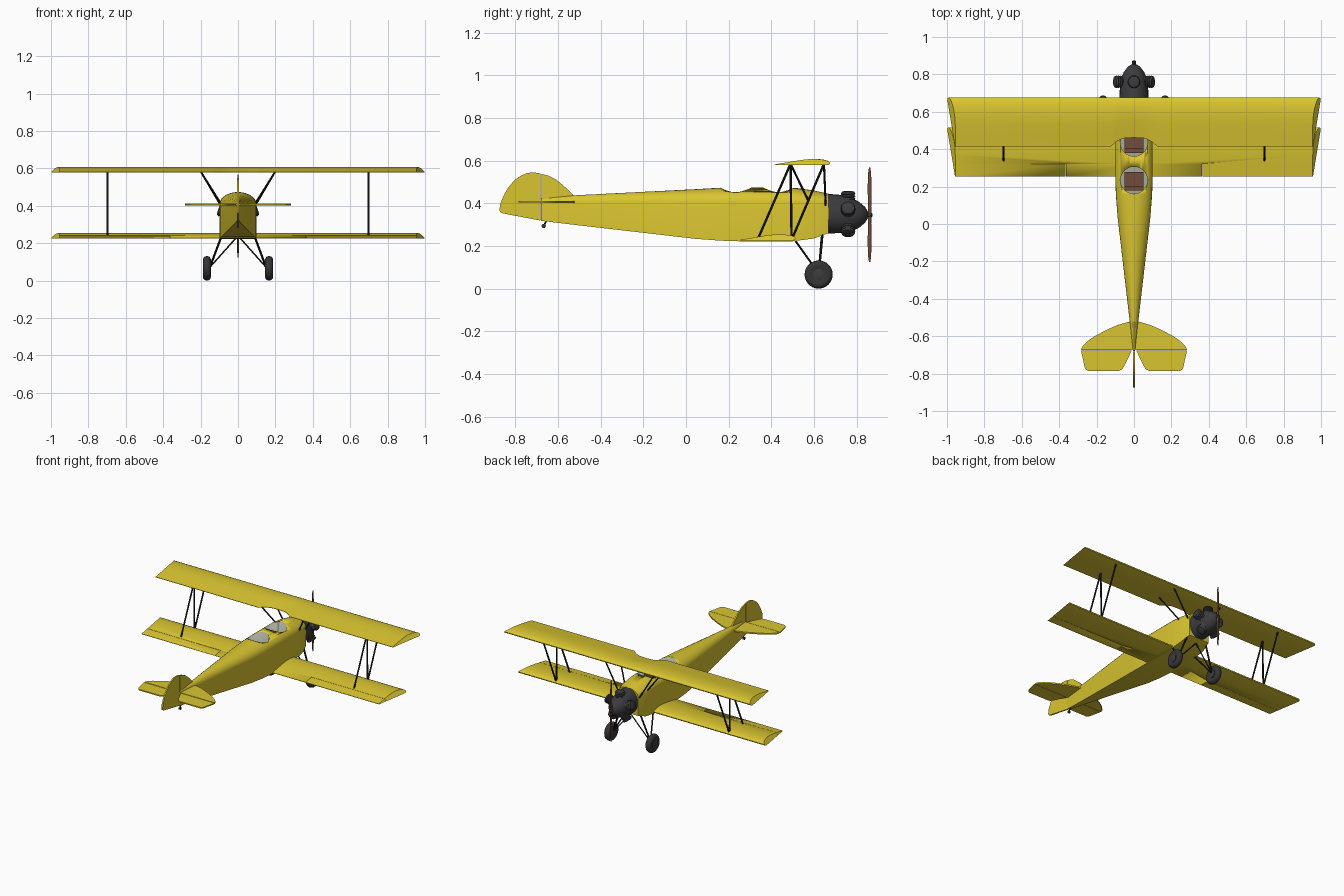
import bpy, bmesh, math
from mathutils import Vector

if "Cube" in bpy.data.objects:
    bpy.data.objects.remove(bpy.data.objects["Cube"])


def material(name, rgb):
    m = bpy.data.materials.new(name)
    m.diffuse_color = (*rgb, 1)
    m.use_nodes = True
    m.node_tree.nodes["Principled BSDF"].inputs["Base Color"].default_value = m.diffuse_color
    return m


YELLOW = material("yellow fabric", (0.70, 0.56, 0.03))
DARK = material("dark grey metal", (0.045, 0.045, 0.048))
BLACK = material("black strut paint", (0.014, 0.014, 0.016))
RUBBER = material("tyre rubber", (0.035, 0.035, 0.035))
BROWN = material("brown wood and leather", (0.17, 0.075, 0.045))
LINER = material("pale cockpit liner", (0.38, 0.41, 0.33))


def loft(name, rings, mat, angle=35):
    """Skin a list of equal-length rings and cap both ends."""
    bm = bmesh.new()
    vs = [[bm.verts.new(p) for p in r] for r in rings]
    n = len(rings[0])
    for a, b in zip(vs, vs[1:]):
        for i in range(n):
            bm.faces.new((a[i], a[(i + 1) % n], b[(i + 1) % n], b[i]))
    bm.faces.new(vs[0])
    bm.faces.new(vs[-1])
    bmesh.ops.recalc_face_normals(bm, faces=bm.faces)
    me = bpy.data.meshes.new(name)
    bm.to_mesh(me)
    bm.free()
    me.materials.append(mat)
    ob = bpy.data.objects.new(name, me)
    bpy.context.collection.objects.link(ob)
    select(ob)
    bpy.ops.object.shade_smooth_by_angle(angle=math.radians(angle))
    return ob


def select(ob):
    bpy.ops.object.select_all(action='DESELECT')
    ob.select_set(True)
    bpy.context.view_layer.objects.active = ob


def tube(name, origin, axis, profile, mat, n=16):
    """Turned shape: profile is (distance along axis, radius)."""
    q = Vector(axis).to_track_quat('Z', 'Y')
    rings = [[Vector(origin) + q @ Vector((r * math.cos(t), r * math.sin(t), d))
              for t in (2 * math.pi * i / n for i in range(n))] for d, r in profile]
    return loft(name, rings, mat)


def strut(name, a, b, r=0.005, mat=BLACK):
    d = Vector(b) - Vector(a)
    return tube(name, a, d, [(0, r), (d.length, r)], mat, 8)


def box(name, lo, hi, mat):
    ring = [(lo[0], lo[1]), (hi[0], lo[1]), (hi[0], hi[1]), (lo[0], hi[1])]
    return loft(name, [[(x, y, z) for x, y in ring] for z in (lo[2], hi[2])], mat)


def cut(ob, cutter):
    m = ob.modifiers.new("cut", 'BOOLEAN')
    m.operation, m.solver, m.object = 'DIFFERENCE', 'EXACT', cutter
    select(ob)
    bpy.ops.object.modifier_apply(modifier=m.name)
    bpy.data.objects.remove(cutter)


def ellipse(cx, cz, a, b, y, n=24):
    return [(cx + a * math.cos(2 * math.pi * i / n), y, cz + b * math.sin(2 * math.pi * i / n))
            for i in range(n)]


# fuselage: flat sides and belly, rounded top deck (y, half width, bottom, longeron, top)
def section(y, w, zb, zl, zt, n=14):
    arc = [(w * math.cos(math.pi * i / n), y, zl + (zt - zl) * math.sin(math.pi * i / n))
           for i in range(n + 1)]
    return [(w, y, zb)] + arc + [(-w, y, zb)]


fuselage = loft("fuselage", [section(*s) for s in (
    (-0.68, 0.006, 0.318, 0.400, 0.425), (-0.53, 0.022, 0.300, 0.402, 0.437),
    (0.04, 0.088, 0.234, 0.405, 0.466), (0.16, 0.097, 0.225, 0.405, 0.473),
    (0.25, 0.100, 0.222, 0.405, 0.474), (0.50, 0.100, 0.222, 0.405, 0.474),
    (0.60, 0.096, 0.235, 0.402, 0.460), (0.667, 0.082, 0.260, 0.395, 0.445))], YELLOW)

# two open cockpits with liner and seat
R = 0.072
COCKPITS = (("rear", 0.234), ("front", 0.434))
for tag, cy in COCKPITS:
    cut(fuselage, tube("cockpit_cutter", (0, cy, 0.30), (0, 0, 1), [(0, R), (0.3, R)], LINER, 32))
    box(tag + "_seat", (-0.052, cy - 0.05, 0.30), (0.052, cy + 0.045, 0.385), BROWN)
    box(tag + "_seat_back", (-0.052, cy - 0.055, 0.30), (0.052, cy - 0.03, 0.445), BROWN)
me = fuselage.data
if LINER.name not in [m.name for m in me.materials if m]:
    me.materials.append(LINER)
liner = [m.name if m else "" for m in me.materials].index(LINER.name)
for f in me.polygons:
    inside = any(all(math.hypot(me.vertices[v].co.x, me.vertices[v].co.y - cy) < R + 0.002
                     for v in f.vertices) for _, cy in COCKPITS)
    f.material_index = liner if inside else 0

# wings: flat-bottomed airfoil (chord fraction, height), raked tips
FOIL = ((0, 0.011), (0.03, 0.018), (0.1, 0.024), (0.22, 0.028), (0.38, 0.028), (0.55, 0.023),
        (0.75, 0.014), (1, 0.003), (1, 0), (0.5, 0), (0.06, 0), (0.01, 0.004))
CHORD = 0.262


def wing(name, lead, z0, stations):
    rings = []
    for x, c in stations:
        tip = abs(x) == 1
        rings.append([(x - math.copysign(0.043 * s + 0.9 * h, x) * tip, lead - s * c, z0 + h)
                      for s, h in FOIL])
    return loft(name, rings, YELLOW)


half = [(0.06, 0.218), (0.095, 0.236), (0.125, CHORD), (1, CHORD)]
wing("upper_wing", 0.676, 0.579, [(-x, c) for x, c in half[::-1]] + [(0, 0.214)] + half)
lower = wing("lower_wing", 0.516, 0.226, [(-1, CHORD), (0, CHORD), (1, CHORD)])

# aileron gaps in the lower wing
for s in (-1, 1):
    for x0, x1, y0, y1 in ((0.363, 0.367, 0.24, 0.322), (0.365, 1.01, 0.3205, 0.322)):
        a, b = sorted((s * x0, s * x1))
        cut(lower, box("gap_cutter", (a, y0, 0.2), (b, y1, 0.3), YELLOW))

# engine cowl and spinner
loft("engine_cowl", [ellipse(0, zc, a, b, y) for y, a, b, zc in (
    (0.660, 0.079, 0.093, 0.352), (0.72, 0.076, 0.090, 0.350), (0.77, 0.069, 0.079, 0.348),
    (0.81, 0.056, 0.062, 0.346), (0.84, 0.034, 0.037, 0.346), (0.854, 0.012, 0.013, 0.346))], DARK, 50)
tube("propeller_hub", (0, 0.845, 0.346), (0, 1, 0), [(0, 0.011), (0.024, 0.011), (0.03, 0.005)], DARK)

# five finned radial cylinders
for k in range(5):
    t = math.radians(90 + 72 * k)
    d = Vector((math.cos(t), 0, math.sin(t)))
    fins = [(0.045 + 0.006 * i, 0.034 if i % 2 else 0.029) for i in range(9)]
    tube(f"cylinder_{k + 1}", Vector((0, 0.76, 0.346)), d,
         fins + [(0.098, 0.034), (0.108, 0.03), (0.111, 0.02)], DARK)

# two-blade propeller, standing vertical
loft("propeller", [[(a * math.cos(t), 0.861 + b * math.sin(t), 0.346 + z)
                    for t in (math.pi * i / 5 for i in range(10))] for z, a, b in (
    (-0.222, 0.002, 0.003), (-0.20, 0.004, 0.007), (-0.13, 0.005, 0.010), (-0.04, 0.007, 0.008),
    (0, 0.009, 0.009), (0.04, 0.007, 0.008), (0.13, 0.005, 0.010), (0.20, 0.004, 0.007),
    (0.222, 0.002, 0.003))], BROWN)


# tail surfaces
def flat(name, pts, to3d, t):
    return loft(name, [[to3d(p, q, h) for p, q in pts] for h in (-t, t)], YELLOW)


def level(x, y, h):
    return (x, y, 0.407 + h)


def upright(y, z, h):
    return (h, y, z)


lead = [(0.03, -0.523), (0.09, -0.541), (0.15, -0.568), (0.21, -0.60), (0.25, -0.627),
        (0.275, -0.653), (0.283, -0.673)]
flat("tailplane", lead + [(-x, y) for x, y in lead[::-1]], level, 0.005)
elevator = [(0.012, -0.677), (0.283, -0.677), (0.264, -0.765), (0.257, -0.779), (0.245, -0.785),
            (0.082, -0.785), (0.066, -0.779), (0.055, -0.765)]
for s, tag in ((-1, "left"), (1, "right")):
    flat(tag + "_elevator", [(s * x, y) for x, y in elevator], level, 0.004)
flat("fin", [(-0.50, 0.42), (-0.53, 0.440), (-0.57, 0.479), (-0.61, 0.512), (-0.645, 0.529),
             (-0.677, 0.538), (-0.677, 0.40)], upright, 0.005)
flat("rudder", [(-0.682, 0.540), (-0.715, 0.545), (-0.745, 0.542), (-0.775, 0.529), (-0.805, 0.508),
                (-0.833, 0.475), (-0.855, 0.437), (-0.870, 0.40), (-0.875, 0.37), (-0.872, 0.359),
                (-0.86, 0.353), (-0.682, 0.319)], upright, 0.005)

# tail wheel
strut("tail_wheel_leg", (0, -0.65, 0.325), (0, -0.667, 0.295), 0.004)
tube("tail_wheel", (-0.006, -0.667, 0.294), (1, 0, 0), [(0, 0.010), (0.012, 0.010)], RUBBER)

# mirrored struts and landing gear
for s, tag in ((-1, "left"), (1, "right")):
    for part, a, b in (("rear", (0.34, 0.24), (0.49, 0.585)), ("middle", (0.495, 0.24), (0.49, 0.585)),
                       ("front", (0.50, 0.24), (0.647, 0.585))):
        strut(f"{tag}_{part}_wing_strut", (s * 0.697, *a), (s * 0.697, *b), 0.0055)
    strut(tag + "_rear_cabane_strut", (s * 0.09, 0.575, 0.41), (s * 0.20, 0.49, 0.585))
    strut(tag + "_front_cabane_strut", (s * 0.085, 0.655, 0.39), (s * 0.20, 0.647, 0.585))
    hub = (s * 0.15, 0.622, 0.072)
    strut(tag + "_front_gear_leg", (s * 0.08, 0.64, 0.26), hub, 0.006)
    strut(tag + "_rear_gear_leg", (s * 0.09, 0.505, 0.235), hub, 0.005)
    strut(tag + "_axle_strut", (0, 0.635, 0.24), hub, 0.004)
    tube(tag + "_tyre", (s * 0.166, 0.622, 0.066), (1, 0, 0), [
        (-0.016, 0.03), (-0.021, 0.042), (-0.020, 0.053), (-0.013, 0.062), (0, 0.066),
        (0.013, 0.062), (0.020, 0.053), (0.021, 0.042), (0.016, 0.03)], RUBBER, 32)
    tube(tag + "_wheel_hub", (s * 0.166, 0.622, 0.066), (1, 0, 0),
         [(-0.022, 0.016), (-0.019, 0.027), (0.019, 0.027), (0.022, 0.016)], DARK, 24)
